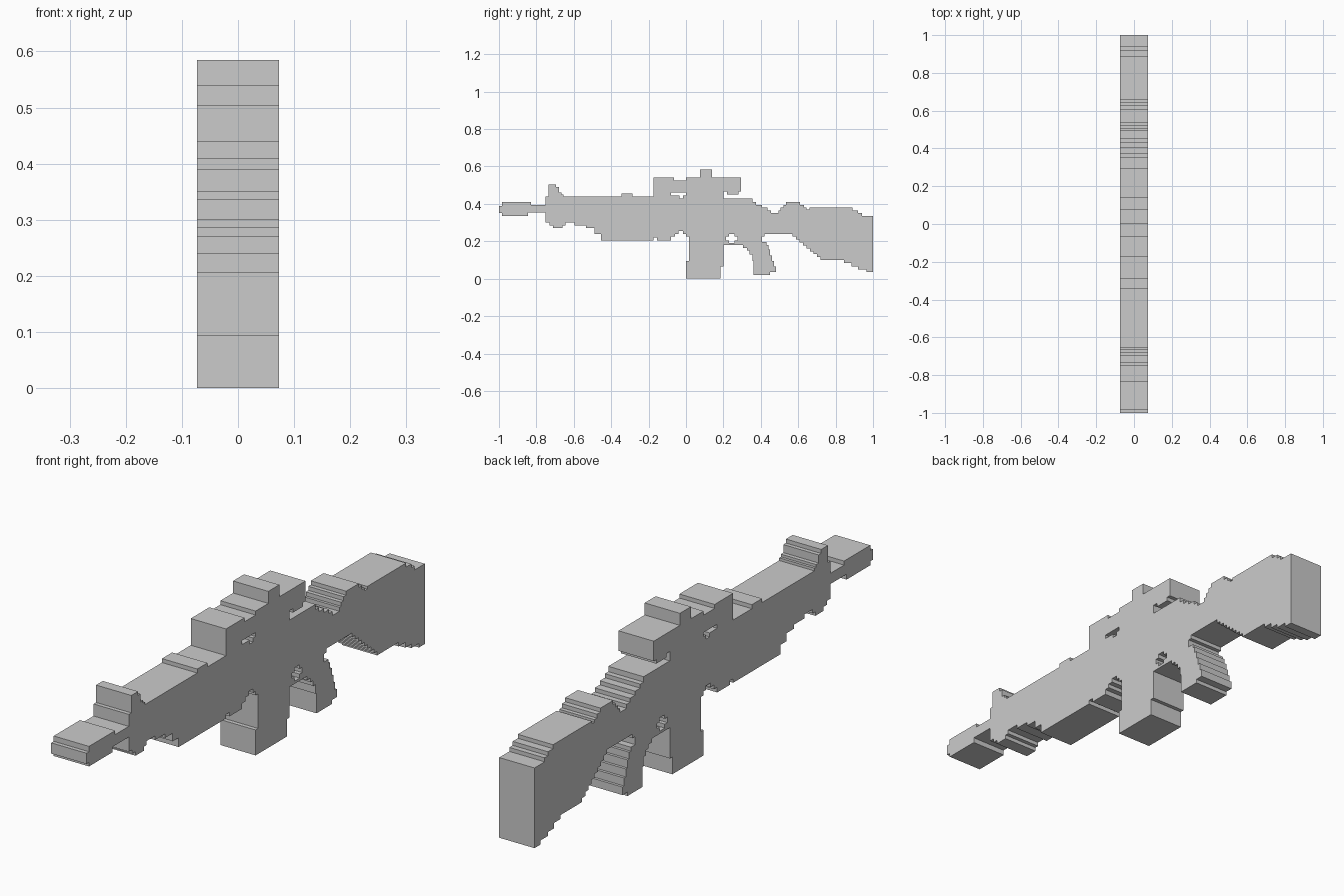
import bpy, bmesh

HALF = 0.073  # half thickness of the slab

# Shared borders between neighbouring parts: no wall is made there
JOINTS = {frozenset(j) for j in [
    ((-.75, .355), (-.75, .395)),                                   # barrel / handguard
    ((-.175, .22), (-.175, .44)),                                   # handguard / receiver
    ((-.175, .44), (-.08, .44)), ((0, .44), (.2, .44)),             # receiver / scope
    ((.015, .225), (.2, .225)),                                     # receiver / magazine
    ((.2, .18), (.2, .225)),                                        # magazine / grip
    ((.2, .225), (.215, .225)), ((.275, .225), (.405, .225)),       # receiver / grip
    ((.42, .24), (.42, .38)),                                       # receiver / stock
]}


def steps(y, runs):
    """Staircase line: each run goes level at z until the next y."""
    pts = []
    for y_end, z in runs:
        pts += [(y, z), (y_end, z)]
        y = y_end
    return pts


def slab(name, y0, bottom, top, right=(), left=()):
    """Extrude the area between two staircases across x."""
    raw = steps(y0, bottom) + list(right) + steps(y0, top)[::-1] + list(left)
    pts = [p for i, p in enumerate(raw) if p != raw[i - 1]]
    bm = bmesh.new()
    a = [bm.verts.new((HALF, y, z)) for y, z in pts]
    b = [bm.verts.new((-HALF, y, z)) for y, z in pts]
    bm.faces.new(a)
    bm.faces.new(b[::-1])
    for i in range(len(pts)):
        j = (i + 1) % len(pts)
        if frozenset((pts[i], pts[j])) not in JOINTS:
            bm.faces.new((a[j], a[i], b[i], b[j]))
    mesh = bpy.data.meshes.new(name)
    bm.to_mesh(mesh)
    bm.free()
    obj = bpy.data.objects.new(name, mesh)
    bpy.context.collection.objects.link(obj)


# Barrel with thicker muzzle
slab("barrel", -1,
     [(-.985, .35), (-.845, .335), (-.75, .355)],
     [(-.985, .39), (-.83, .41), (-.75, .395)])

# Handguard with front sight on top
slab("handguard", -.75,
     [(-.73, .3), (-.71, .285), (-.66, .27), (-.645, .285), (-.595, .3), (-.535, .285),
      (-.49, .27), (-.455, .24), (-.175, .205)],
     [(-.735, .44), (-.695, .505), (-.68, .49), (-.665, .46), (-.655, .45), (-.345, .44),
      (-.285, .455), (-.175, .44)],
     right=[(-.175, .22)], left=[(-.75, .395), (-.75, .355)])

# Receiver, with the upper half of the trigger opening
slab("receiver", -.175,
     [(-.155, .22), (-.08, .205), (-.06, .225), (-.04, .24), (-.015, .255), (0, .24),
      (.015, .225), (.2, .225), (.215, .225), (.23, .225), (.26, .24), (.275, .225),
      (.405, .225), (.42, .225), (.42, .24)],
     [(-.08, .44), (-.035, .445), (-.015, .43), (0, .445), (.2, .44), (.355, .43),
      (.375, .41), (.405, .395), (.42, .38)])

# Scope and its mounts
slab("scope", -.175,
     [(-.08, .44), (0, .46), (.2, .44), (.22, .465), (.28, .45), (.295, .465)],
     [(-.065, .54), (0, .525), (.075, .54), (.14, .585), (.295, .54)])

# Magazine
slab("magazine", 0,
     [(.185, 0), (.2, .065)],
     [(.015, .095), (.2, .225)],
     right=[(.2, .18)])

# Trigger guard and pistol grip
slab("grip", .2,
     [(.305, .18), (.325, .165), (.34, .15), (.355, .13), (.36, .095), (.45, .02),
      (.48, .035), (.48, .065)],
     [(.215, .225), (.23, .205), (.26, .19), (.275, .205), (.405, .225), (.43, .195),
      (.44, .18), (.45, .155), (.46, .125), (.47, .095), (.48, .065)])

# Shoulder stock with a stepped slope underneath
slope = [(.57 + .0185 * i, .24 - .0156 * i) for i in range(9)]
slab("stock", .42,
     slope + [(.845, .1), (.885, .085), (.92, .065), (.965, .05), (1, .035)],
     [(.435, .38), (.455, .365), (.495, .35), (.505, .365), (.52, .38), (.535, .395),
      (.61, .41), (.63, .395), (.645, .38), (.66, .37), (.89, .38), (.92, .365),
      (.94, .35), (1, .335)])
